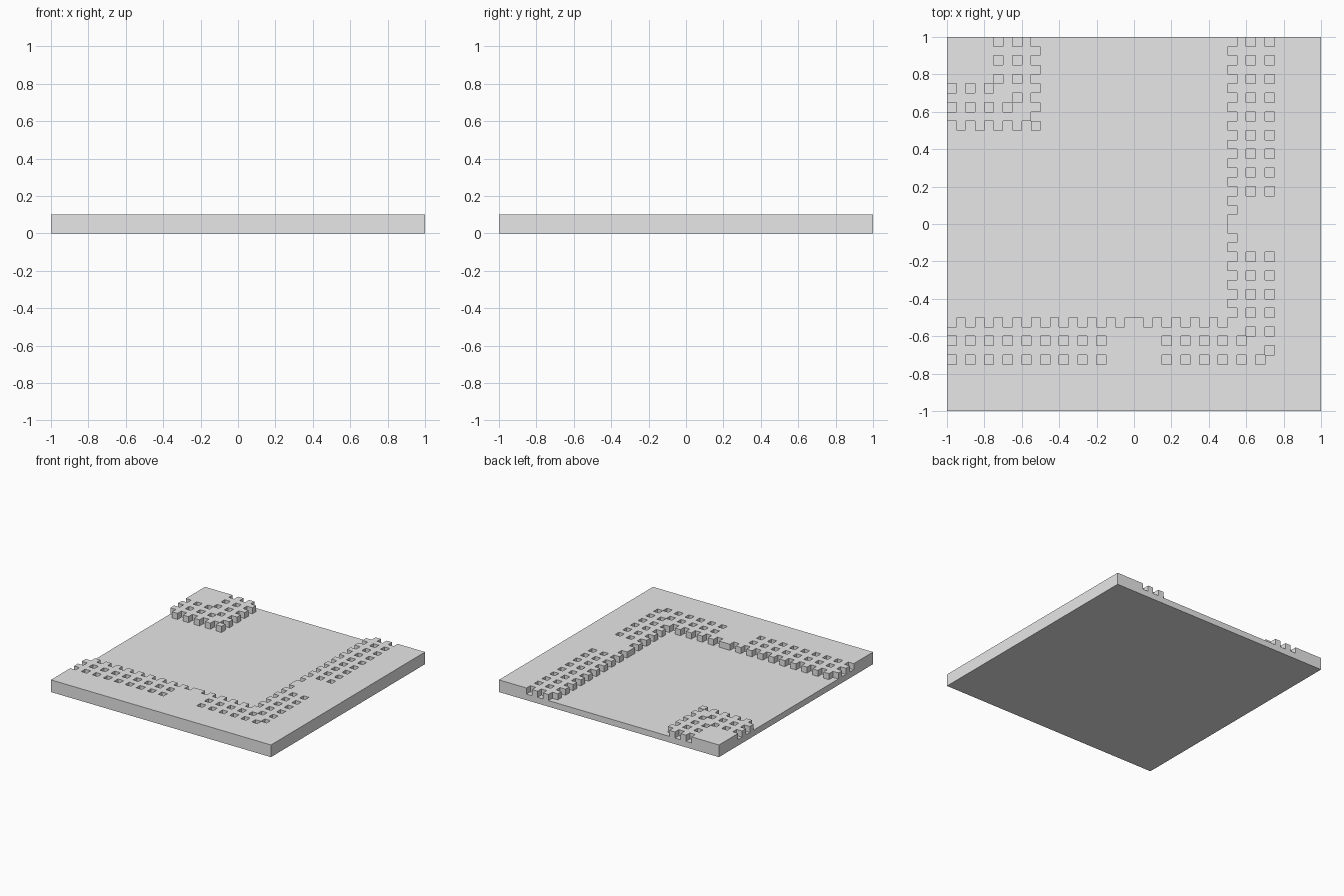
import bpy
import bmesh
from mathutils import Vector

cube = bpy.data.objects.get("Cube")
if cube:
    bpy.data.objects.remove(cube, do_unlink=True)

N = 40          # cells along each side
CELL = 2 / N    # cell size, also the height of one layer


def corner_block(i, j):
    """Raised corner patch with rings of square notches."""
    a, b = i, N - 1 - j
    outer, inner = max(a, b), min(a, b)
    if outer > 9:
        return False
    return not (outer in (5, 7, 9) and inner % 2 == 0)


def border(i, j):
    """Raised L-shaped border with a toothed edge and two rows of pits."""
    a, b = i - 30, 9 - j
    depth = max(a, b)
    if depth < 0:
        return False
    along = j if a >= b else i
    along = min(along, N - 1 - along)
    limit = {0: 18, 2: 16, 4: 16}.get(depth, -1)
    return not (along % 2 == 0 and along <= limit)


# Layer 0 is the full floor, layer 1 the raised areas
solid = {(i, j, 0) for i in range(N) for j in range(N)}
solid |= {(i, j, 1) for i in range(N) for j in range(N)
          if corner_block(i, j) or border(i, j)}

# Keep only the exposed sides of the cells
bm = bmesh.new()
for cell in sorted(solid):
    for axis in range(3):
        for side in (0, 1):
            neighbour = list(cell)
            neighbour[axis] += 2 * side - 1
            if tuple(neighbour) in solid:
                continue
            u, v = (axis + 1) % 3, (axis + 2) % 3
            corners = []
            for du, dv in ((0, 0), (1, 0), (1, 1), (0, 1)):
                p = Vector(cell)
                p[axis] += side
                p[u] += du
                p[v] += dv
                corners.append(bm.verts.new(p * CELL - Vector((1, 1, 0))))
            bm.faces.new(corners if side else corners[::-1])

# Weld, then merge coplanar cells into clean flat faces
bmesh.ops.remove_doubles(bm, verts=bm.verts[:], dist=CELL / 100)
bmesh.ops.dissolve_limit(bm, angle_limit=0.01, verts=bm.verts[:], edges=bm.edges[:])

mesh = bpy.data.meshes.new("toothed_slab")
bm.to_mesh(mesh)
bm.free()

# Plain grey material
grey = bpy.data.materials.new("light_grey")
grey.use_nodes = True
colour = (0.8, 0.8, 0.8, 1)
grey.diffuse_color = colour
grey.node_tree.nodes["Principled BSDF"].inputs["Base Color"].default_value = colour
mesh.materials.append(grey)

slab = bpy.data.objects.new("toothed_slab", mesh)
bpy.context.collection.objects.link(slab)
